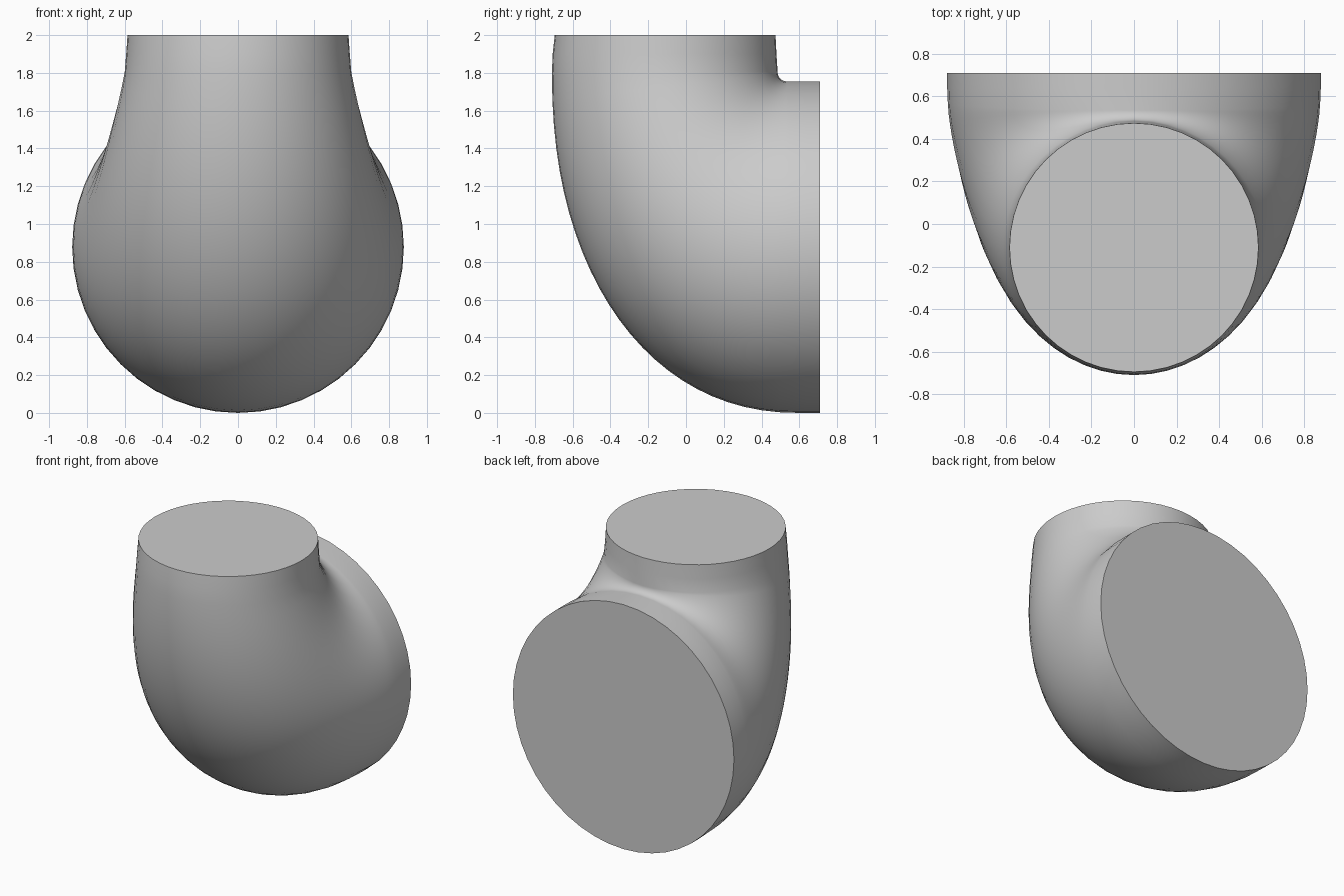
import bpy
import bmesh
from math import sin, cos, pi
from mathutils import Vector

cube = bpy.data.objects.get("Cube")
if cube:
    bpy.data.objects.remove(cube, do_unlink=True)

SEGMENTS = 48
BEND_STEPS = 24

# Plain grey material
grey = bpy.data.materials.new("plain grey")
grey.use_nodes = True
colour = (0.6, 0.6, 0.6, 1)
grey.diffuse_color = colour
grey.node_tree.nodes["Principled BSDF"].inputs["Base Color"].default_value = colour


def bend_section(t):
    """Outer point, inner point and half width of the bend at t from 0 to 1."""
    angle = t * pi / 2
    s, c = max(sin(angle), 0), max(cos(angle), 0)
    outer = Vector((0, 0.6 - 1.31 * s ** 0.92, 1.8 - 1.8 * c ** 0.92))
    inner = Vector((0, 0.535 - 0.05 * s, 1.805 - 0.05 * c))
    return outer, inner, 0.875 - 0.275 * t ** 1.3


# Sections: straight wide mouth, tapering bend, straight narrow neck
sections = [(Vector((0, y, 0)), Vector((0, y, 1.755)), 0.878) for y in (0.71, 0.64)]
sections += [bend_section(i / BEND_STEPS) for i in range(BEND_STEPS + 1)]
sections += [(Vector((0, -0.706, 1.9)), Vector((0, 0.479, 1.9)), 0.592),
             (Vector((0, -0.695, 2)), Vector((0, 0.474, 2)), 0.585)]

# Loft an ellipse through every section
bm = bmesh.new()
rings = []
for outer, inner, half_width in sections:
    centre, arm = (outer + inner) / 2, (inner - outer) / 2
    ring = []
    for k in range(SEGMENTS):
        a = 2 * pi * k / SEGMENTS
        ring.append(bm.verts.new(centre + arm * cos(a) + Vector((half_width * sin(a), 0, 0))))
    rings.append(ring)
for first, second in zip(rings, rings[1:]):
    for k in range(SEGMENTS):
        n = (k + 1) % SEGMENTS
        bm.faces.new((first[k], first[n], second[n], second[k]))

# Flat end caps
bm.faces.new(rings[0])
bm.faces.new(rings[-1])
bmesh.ops.recalc_face_normals(bm, faces=bm.faces)

mesh = bpy.data.meshes.new("pipe_elbow")
bm.to_mesh(mesh)
bm.free()
mesh.materials.append(grey)
elbow = bpy.data.objects.new("pipe_elbow", mesh)
bpy.context.collection.objects.link(elbow)

# Smooth body with crisp cap edges
bpy.ops.object.select_all(action="DESELECT")
elbow.select_set(True)
bpy.context.view_layer.objects.active = elbow
bpy.ops.object.shade_smooth_by_angle(angle=pi / 4)
